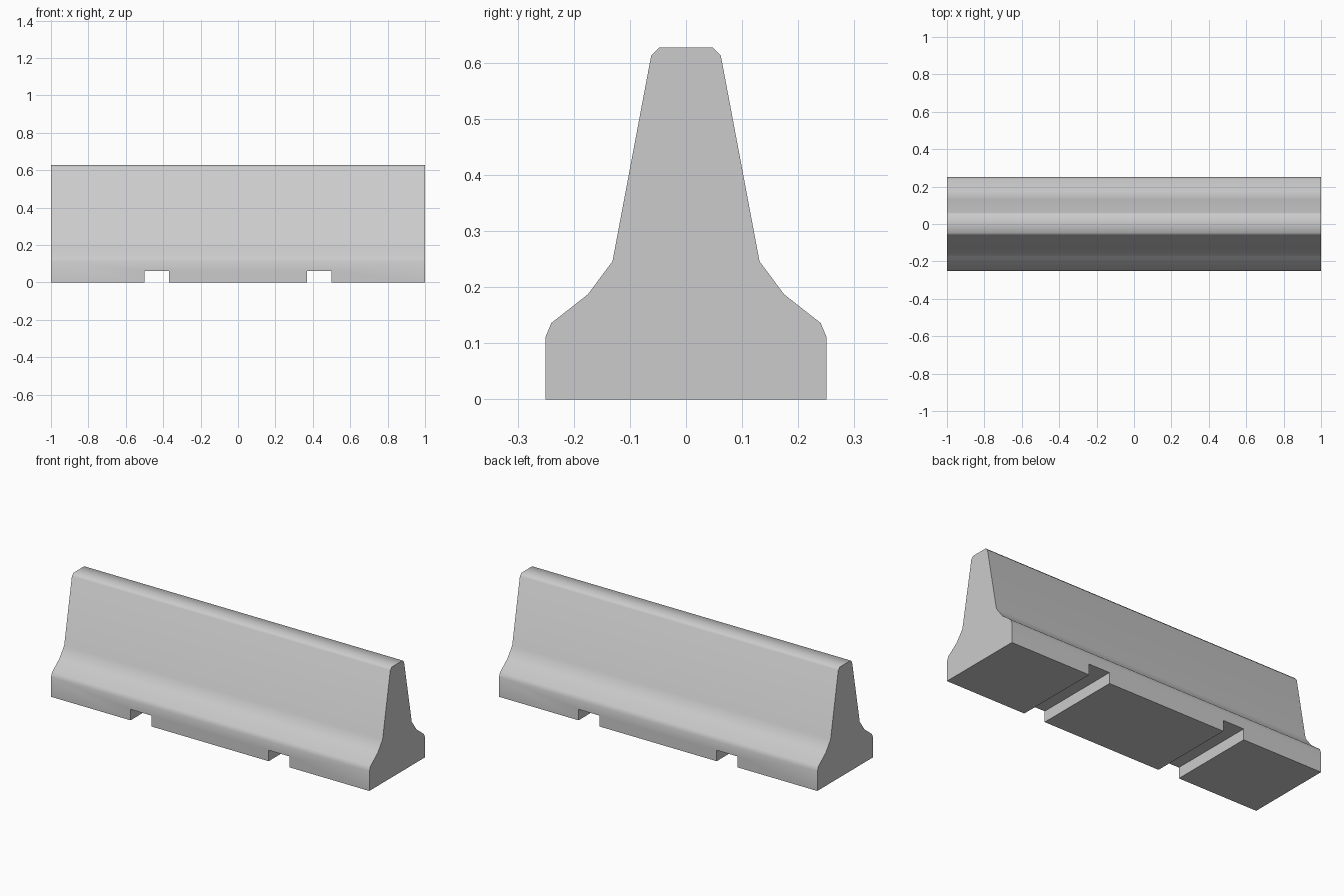
import bpy, bmesh, math

if "Cube" in bpy.data.objects:
    bpy.data.objects.remove(bpy.data.objects["Cube"])

concrete = bpy.data.materials.new("light_grey_concrete")
concrete.diffuse_color = (0.6, 0.6, 0.6, 1)
concrete.use_nodes = True
concrete.node_tree.nodes["Principled BSDF"].inputs["Base Color"].default_value = concrete.diffuse_color

# Half of the cross-section (y, z), mirrored to a full outline
half = [(0.25, 0), (0.25, 0.112), (0.24, 0.136), (0.175, 0.187),
        (0.131, 0.246), (0.062, 0.613), (0.048, 0.627)]
outline = half + [(-y, z) for y, z in reversed(half)]

# Barrier body: cross-section extruded along x
bm = bmesh.new()
end = bm.faces.new([bm.verts.new((-1, y, z)) for y, z in outline])
ext = bmesh.ops.extrude_face_region(bm, geom=[end], use_keep_orig=True)
bmesh.ops.translate(bm, vec=(2, 0, 0),
                    verts=[v for v in ext["geom"] if isinstance(v, bmesh.types.BMVert)])
bmesh.ops.recalc_face_normals(bm, faces=bm.faces)
mesh = bpy.data.meshes.new("barrier")
bm.to_mesh(mesh)
bm.free()
mesh.materials.append(concrete)
barrier = bpy.data.objects.new("barrier", mesh)
bpy.context.collection.objects.link(barrier)

# Forklift slots cut across the underside
for side in (-1, 1):
    bpy.ops.mesh.primitive_cube_add(size=1, location=(side * 0.434, 0, 0))
    cutter = bpy.context.object
    cutter.name = "slot_cutter"
    cutter.scale = (0.132, 1, 0.124)
    bpy.context.view_layer.update()
    mod = barrier.modifiers.new("slot", 'BOOLEAN')
    mod.operation = 'DIFFERENCE'
    mod.solver = 'EXACT'
    mod.object = cutter
    bpy.context.view_layer.objects.active = barrier
    bpy.ops.object.modifier_apply(modifier=mod.name)
    bpy.data.objects.remove(cutter)

# Smooth sides, crisp ends and slots
bpy.ops.object.select_all(action='DESELECT')
barrier.select_set(True)
bpy.context.view_layer.objects.active = barrier
bpy.ops.object.shade_smooth_by_angle(angle=math.radians(60))
